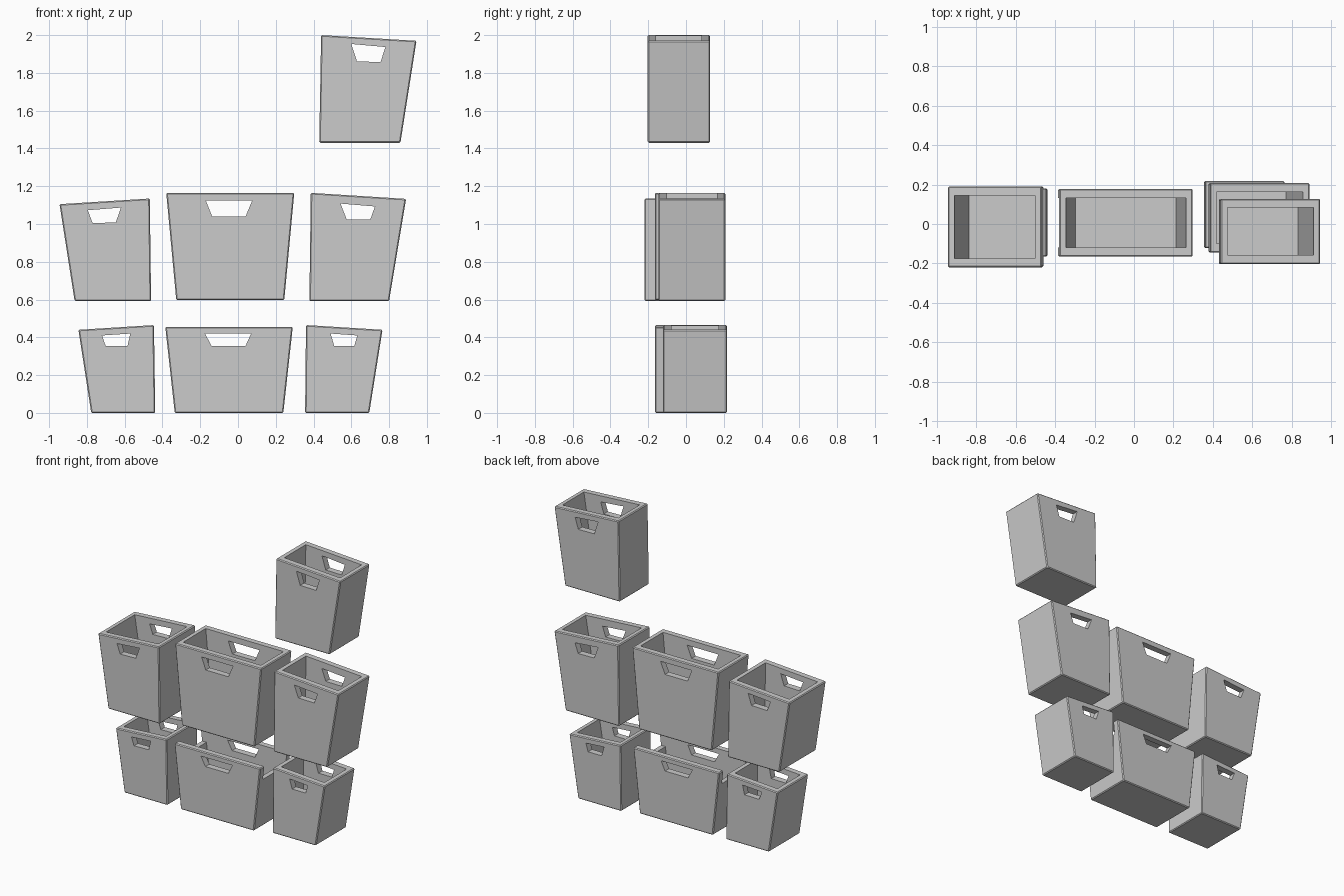
import bpy, bmesh

if "Cube" in bpy.data.objects:
    bpy.data.objects.remove(bpy.data.objects["Cube"])

WALL_X, WALL_Y, FLOOR = 0.034, 0.045, 0.03


def prism(name, profile, y0, y1):
    """Solid made by sweeping an x-z outline from y0 to y1."""
    bm = bmesh.new()
    front = [bm.verts.new((x, y0, z)) for x, z in profile]
    back = [bm.verts.new((x, y1, z)) for x, z in profile]
    bm.faces.new(front)
    bm.faces.new(back[::-1])
    n = len(profile)
    for i in range(n):
        j = (i + 1) % n
        bm.faces.new((front[j], front[i], back[i], back[j]))
    bmesh.ops.recalc_face_normals(bm, faces=bm.faces)
    mesh = bpy.data.meshes.new(name)
    bm.to_mesh(mesh)
    bm.free()
    obj = bpy.data.objects.new(name, mesh)
    bpy.context.collection.objects.link(obj)
    return obj


def apply(obj, mod):
    bpy.context.view_layer.objects.active = obj
    bpy.ops.object.modifier_apply(modifier=mod.name)


def cut(obj, cutter):
    cutter.hide_render = True
    mod = obj.modifiers.new("cut", 'BOOLEAN')
    mod.operation = 'DIFFERENCE'
    mod.solver = 'EXACT'
    mod.object = cutter
    apply(obj, mod)
    bpy.data.objects.remove(cutter)


def along(a, b, t):
    return (a[0] + (b[0] - a[0]) * t, a[1] + (b[1] - a[1]) * t)


def bin_box(name, z0, bottom, top_left, top_right, y, handle, end_notch=None):
    bl, br = (bottom[0], z0), (bottom[1], z0)
    obj = prism(name, [bl, br, top_right, top_left], *y)
    bev = obj.modifiers.new("soft_edges", 'BEVEL')
    bev.width, bev.segments = 0.006, 1
    apply(obj, bev)
    # hollow interior following the sloped sides
    shape = [along(bl, top_left, 0.06), along(br, top_right, 0.06),
             along(br, top_right, 1.1), along(bl, top_left, 1.1)]
    shape = [(x + s * WALL_X, z) for (x, z), s in zip(shape, (1, -1, -1, 1))]
    shape[0], shape[1] = (shape[0][0], z0 + FLOOR), (shape[1][0], z0 + FLOOR)
    cut(obj, prism("cavity", shape, y[0] + WALL_Y, y[1] - WALL_Y))
    # hand holes through front and back
    cut(obj, prism("hand_hole", handle, y[0] - 0.1, y[1] + 0.1))
    # lowered end walls
    if end_notch:
        a, b = bottom[0] - 0.2, bottom[1] + 0.2
        c = z0 + 0.8
        cut(obj, prism("end_notch", [(a, end_notch), (b, end_notch), (b, c), (a, c)],
                       y[0] + WALL_Y, y[1] - WALL_Y))
    return obj


# top shelf
bin_box("top_right_bin", 1.43, (0.43, 0.86), (0.44, 2.0), (0.945, 1.97), (-0.203, 0.128),
        [(0.63, 1.86), (0.755, 1.858), (0.78, 1.937), (0.60, 1.953)])
# middle shelf
bin_box("middle_right_bin", 0.592, (0.378, 0.80), (0.385, 1.165), (0.89, 1.133), (-0.145, 0.208),
        [(0.575, 1.025), (0.70, 1.023), (0.725, 1.093), (0.543, 1.108)])
bin_box("middle_left_bin", 0.592, (-0.865, -0.46), (-0.945, 1.105), (-0.467, 1.135), (-0.22, 0.19),
        [(-0.77, 1.005), (-0.647, 1.008), (-0.62, 1.087), (-0.795, 1.073)])
bin_box("middle_wide_bin", 0.597, (-0.327, 0.245), (-0.38, 1.165), (0.298, 1.165), (-0.165, 0.178),
        [(-0.137, 1.04), (0.04, 1.04), (0.075, 1.124), (-0.17, 1.124)])
# bottom shelf
bin_box("bottom_left_bin", 0.0, (-0.777, -0.438), (-0.845, 0.44), (-0.445, 0.465), (-0.165, 0.18),
        [(-0.70, 0.353), (-0.585, 0.355), (-0.57, 0.42), (-0.72, 0.41)])
bin_box("bottom_wide_bin", 0.0, (-0.335, 0.24), (-0.385, 0.455), (0.29, 0.455), (-0.165, 0.178),
        [(-0.14, 0.355), (0.04, 0.355), (0.07, 0.42), (-0.175, 0.42)], end_notch=0.36)
bin_box("bottom_right_bin", 0.0, (0.355, 0.695), (0.36, 0.465), (0.765, 0.44), (-0.122, 0.218),
        [(0.51, 0.353), (0.615, 0.353), (0.632, 0.41), (0.49, 0.42)])
